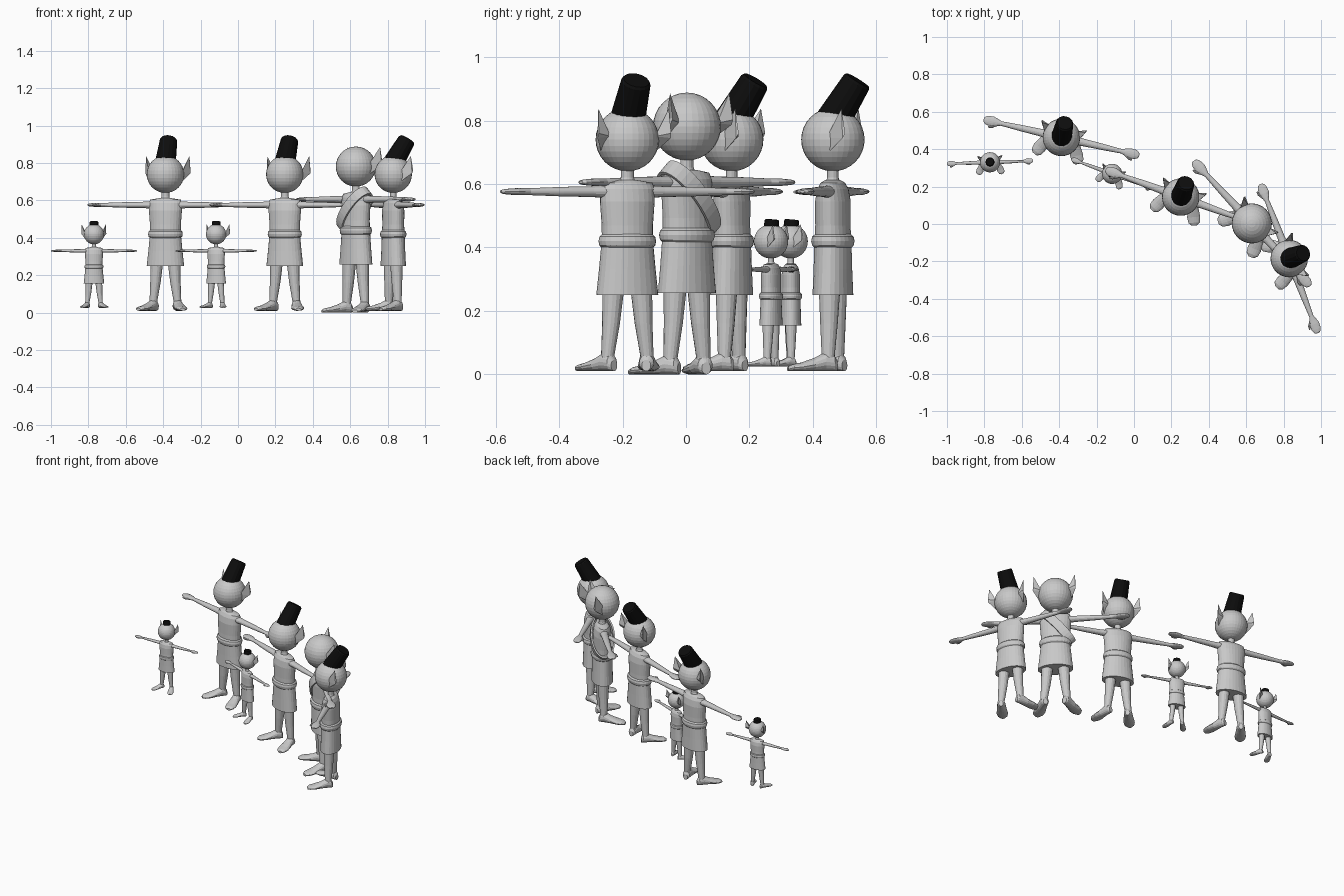
import bpy, bmesh, math
from mathutils import Matrix, Vector

if "Cube" in bpy.data.objects:
    bpy.data.objects.remove(bpy.data.objects["Cube"])


def material(name, value):
    m = bpy.data.materials.new(name)
    m.diffuse_color = (value, value, value, 1)
    m.use_nodes = True
    m.node_tree.nodes["Principled BSDF"].inputs["Base Color"].default_value = m.diffuse_color
    return m


GREY = material("light grey", 0.58)
BLACK = material("black", 0.004)
X, Y, Z = Vector((1, 0, 0)), Vector((0, 1, 0)), Vector((0, 0, 1))


def finish(name, bm, place, mat):
    bmesh.ops.recalc_face_normals(bm, faces=bm.faces)
    me = bpy.data.meshes.new(name)
    bm.to_mesh(me)
    bm.free()
    me.transform(place)
    me.materials.append(mat)
    ob = bpy.data.objects.new(name, me)
    bpy.context.collection.objects.link(ob)
    return ob


def loft(name, sections, u, v, place, mat=GREY, n=16):
    """Skin elliptical sections (centre, radius along u, radius along v)."""
    bm = bmesh.new()
    rings = []
    for c, ru, rv in sections:
        rings.append([bm.verts.new(Vector(c) + u * ru * math.cos(2 * math.pi * i / n)
                                   + v * rv * math.sin(2 * math.pi * i / n)) for i in range(n)])
    for a, b in zip(rings, rings[1:]):
        for i in range(n):
            j = (i + 1) % n
            bm.faces.new((a[i], a[j], b[j], b[i]))
    bm.faces.new(rings[0])
    bm.faces.new(rings[-1])
    return finish(name, bm, place, mat)


def upright(name, profile, place, n=28):
    return loft(name, [((0, 0, z), rx, ry) for z, rx, ry in profile], X, Y, place, n=n)


def hat(name, base, top, r0, r1, place):
    base, top = Vector(base), Vector(top)
    axis = (top - base).normalized()
    rim = top - axis * 0.008
    loft(name, [(base, r0, r0), (rim, r1, r1), (top, r1 * 0.88, r1 * 0.88)],
         X, axis.cross(X), place, BLACK, 16)


def sash(name, place):
    """Tilted band from one shoulder to the opposite hip."""
    bm = bmesh.new()
    c = Vector((-0.008, 0, 0.522))
    u = Vector((0.085, 0, 0.098))
    w = Vector((-0.75, 0, 0.66))
    n = 32
    rows = []
    for i in range(n):
        a = 2 * math.pi * i / n
        p = c + u * math.cos(a) + Y * 0.066 * math.sin(a)
        rows.append([bm.verts.new(p + w * k) for k in (-0.026, 0.0, 0.026)])
    for i in range(n):
        a, b = rows[i], rows[(i + 1) % n]
        for k in range(2):
            bm.faces.new((a[k], a[k + 1], b[k + 1], b[k]))
    ob = finish(name, bm, place, GREY)
    mod = ob.modifiers.new("thickness", 'SOLIDIFY')
    mod.thickness = 0.01
    mod.offset = 0


def figure(tag, x, y, z, angle, scale, headwear):
    place = (Matrix.Translation((x, y, z)) @ Matrix.Rotation(math.radians(angle), 4, 'Z')
             @ Matrix.Scale(scale, 4) @ Matrix.Translation((0, 0, -0.01)))
    # clothing and neck
    upright(tag + "_torso", [(0.40, 0.083, 0.057), (0.47, 0.084, 0.054), (0.545, 0.09, 0.054),
                             (0.585, 0.09, 0.046), (0.604, 0.084, 0.034), (0.612, 0.035, 0.024)], place)
    upright(tag + "_neck", [(0.60, 0.03, 0.024), (0.62, 0.021, 0.018), (0.66, 0.021, 0.018)], place, 16)
    upright(tag + "_skirt", [(0.42, 0.084, 0.057), (0.33, 0.093, 0.059), (0.25, 0.102, 0.062)], place)
    upright(tag + "_belt", [(0.398, 0.082, 0.056), (0.406, 0.091, 0.064), (0.42, 0.094, 0.067),
                            (0.434, 0.091, 0.064), (0.442, 0.082, 0.055)], place)
    # head
    bm = bmesh.new()
    bmesh.ops.create_uvsphere(bm, u_segments=32, v_segments=16, radius=0.1,
                              matrix=Matrix.Translation((0, 0, 0.74)))
    finish(tag + "_head", bm, place, GREY)

    for s, side in ((-1, "right"), (1, "left")):
        # pointed ear
        bm = bmesh.new()
        for p in ((0.09, 0.0, 0.745), (0.094, 0.012, 0.705), (0.124, 0.06, 0.745),
                  (0.122, 0.068, 0.76), (0.075, 0.05, 0.75), (0.119, 0.055, 0.838)):
            bm.verts.new((p[0] * s, p[1], p[2]))
        bmesh.ops.convex_hull(bm, input=bm.verts)
        finish(f"{tag}_{side}_ear", bm, place, GREY)
        # arm running into a flat hand, with thumb
        arm = [(0.07, 0.024, 0.02), (0.12, 0.02, 0.017), (0.22, 0.017, 0.015), (0.33, 0.012, 0.011),
               (0.352, 0.02, 0.011), (0.375, 0.027, 0.011), (0.405, 0.025, 0.009),
               (0.42, 0.018, 0.007), (0.427, 0.008, 0.004)]
        loft(f"{tag}_{side}_arm", [((s * px, 0, 0.576), ry, rz) for px, ry, rz in arm], Y, Z, place)
        loft(f"{tag}_{side}_thumb", [((s * 0.35, -0.01, 0.575), 0.01, 0.008),
                                     ((s * 0.375, -0.028, 0.575), 0.008, 0.007),
                                     ((s * 0.395, -0.033, 0.575), 0.004, 0.004)], Y, Z, place, n=8)
        # leg
        loft(f"{tag}_{side}_leg", [((s * 0.045, 0, 0.30), 0.036, 0.036),
                                   ((s * 0.055, 0, 0.16), 0.028, 0.028),
                                   ((s * 0.066, 0, 0.06), 0.021, 0.021),
                                   ((s * 0.066, 0, 0.03), 0.022, 0.022)], X, Y, place)
        # splayed foot, heel to toe
        ahead = Vector((s * 0.42, -0.907, 0))
        across = ahead.cross(Z)
        foot = [(-0.028, 0.014, 0.018), (-0.018, 0.023, 0.026), (0.01, 0.026, 0.03),
                (0.045, 0.03, 0.021), (0.085, 0.035, 0.014), (0.115, 0.03, 0.011), (0.13, 0.014, 0.007)]
        loft(f"{tag}_{side}_foot", [(Vector((s * 0.066, 0, 0.01 + h)) + ahead * d, w, h)
                                    for d, w, h in foot], across, Z, place)
    # headwear or sash
    if headwear == "tall":
        hat(tag + "_tall_hat", (0, 0, 0.80), (0, 0.08, 0.927), 0.056, 0.047, place)
    elif headwear == "cap":
        hat(tag + "_cap", (0, 0.0, 0.80), (0, 0.006, 0.868), 0.045, 0.043, place)
    else:
        sash(tag + "_sash", place)


# the row of figures
figure("first_small", -0.77, 0.33, 0.025, 2, 0.54, "cap")
figure("first_tall", -0.388, 0.463, 0.01, -13, 1, "tall")
figure("second_small", -0.117, 0.268, 0.025, -20, 0.54, "cap")
figure("second_tall", 0.25, 0.144, 0.01, -20, 1, "tall")
figure("sash_wearer", 0.63, 0.003, 0.0, -47, 1.07, "sash")
figure("third_tall", 0.83, -0.185, 0.01, -69, 1, "tall")
